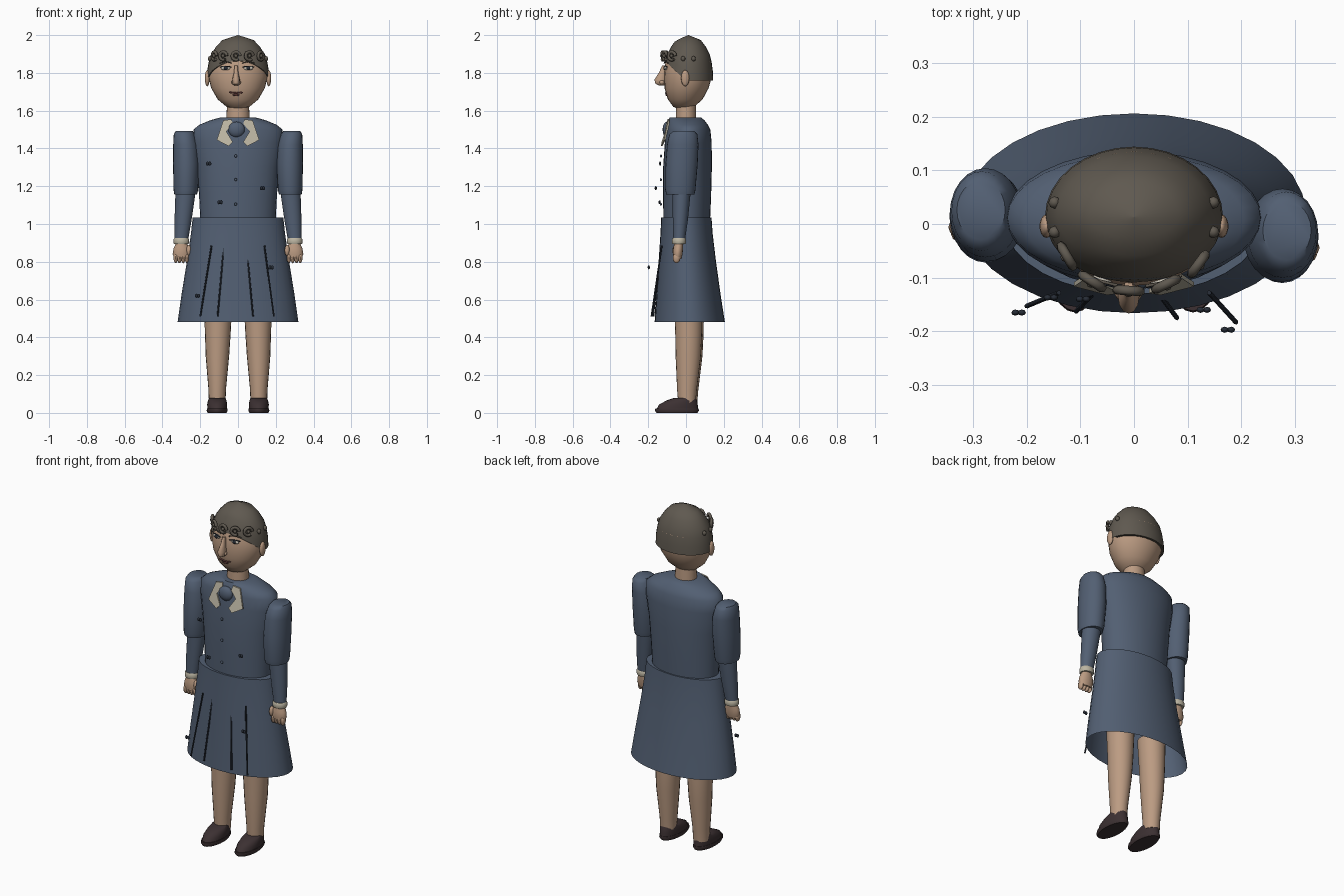
import bpy, bmesh, math
from mathutils import Vector, Matrix

if "Cube" in bpy.data.objects:
    bpy.data.objects.remove(bpy.data.objects["Cube"])


def material(name, r, g, b):
    m = bpy.data.materials.new(name)
    m.use_nodes = True
    m.diffuse_color = (r, g, b, 1)
    bsdf = m.node_tree.nodes["Principled BSDF"]
    bsdf.inputs["Base Color"].default_value = (r, g, b, 1)
    bsdf.inputs["Roughness"].default_value = 0.8
    return m


NAVY = material("navy cloth", .085, .115, .17)
SKIN = material("skin", .50, .33, .225)
HAIR = material("grey brown hair", .115, .1, .08)
CREAM = material("cream trim", .5, .46, .36)
SHOE = material("dark shoe leather", .045, .03, .032)
DARK = material("dark navy", .02, .026, .038)
WHITE = material("eye white", .6, .56, .48)
LIP = material("dark lip", .12, .045, .04)


def finish(name, bm, mat, angle=50):
    bmesh.ops.recalc_face_normals(bm, faces=bm.faces)
    me = bpy.data.meshes.new(name)
    bm.to_mesh(me)
    bm.free()
    me.materials.append(mat)
    ob = bpy.data.objects.new(name, me)
    bpy.context.collection.objects.link(ob)
    bpy.ops.object.select_all(action='DESELECT')
    ob.select_set(True)
    bpy.context.view_layer.objects.active = ob
    bpy.ops.object.shade_smooth_by_angle(angle=math.radians(angle))
    return ob


def bridge(bm, loops):
    for a, b in zip(loops, loops[1:]):
        for i in range(len(a)):
            j = (i + 1) % len(a)
            bm.faces.new((a[i], a[j], b[j], b[i]))


def loft(name, rings, mat, n=24, bottom=True, top=True):
    """Stack of ellipses given as (x, y, z, rx, ry), lowest first."""
    bm = bmesh.new()
    loops = []
    for x, y, z, rx, ry in rings:
        angles = [2 * math.pi * i / n for i in range(n)]
        loops.append([bm.verts.new((x + rx * math.cos(a), y + ry * math.sin(a), z)) for a in angles])
    bridge(bm, loops)
    if bottom:
        bm.faces.new(loops[0])
    if top:
        bm.faces.new(loops[-1])
    return finish(name, bm, mat)


def ball(name, centre, radii, mat, n=14):
    bm = bmesh.new()
    bmesh.ops.create_uvsphere(bm, u_segments=n, v_segments=n // 2 + 1, radius=1)
    bm.transform(Matrix.Translation(centre) @ Matrix.Diagonal((*radii, 1)))
    return finish(name, bm, mat)


def rod(name, points, radius, mat):
    cu = bpy.data.curves.new(name, 'CURVE')
    cu.dimensions = '3D'
    cu.bevel_depth = radius
    cu.bevel_resolution = 1
    cu.use_fill_caps = True
    cu.materials.append(mat)
    sp = cu.splines.new('POLY')
    sp.points.add(len(points) - 1)
    for p, co in zip(sp.points, points):
        p.co = (*co, 1)
    ob = bpy.data.objects.new(name, cu)
    bpy.context.collection.objects.link(ob)
    return ob


# Head and neck
loft("neck", [(0, 0, 1.53, .062, .055), (0, 0, 1.65, .058, .052)], SKIN)
loft("head", [(0, -.015, 1.61, .025, .025), (0, -.012, 1.62, .06, .055), (0, -.004, 1.66, .108, .092),
              (0, .003, 1.72, .142, .117), (0, .011, 1.78, .158, .126), (0, .013, 1.86, .152, .122),
              (0, .013, 1.93, .1, .08)], SKIN, 28)

# Hair cap with a raised front edge
PROFILE = [(1.7, .166), (1.76, .166), (1.82, .163), (1.89, .148), (1.94, .115), (1.973, .085), (2.0, .001)]


def hair_radius(z):
    for (z0, r0), (z1, r1) in zip(PROFILE, PROFILE[1:]):
        if z <= z1:
            return r0 + (r1 - r0) * (z - z0) / (z1 - z0)
    return .001


bm = bmesh.new()
loops = []
for t in (0, .2, .4, .57, .75, .89, 1):
    loop = []
    for i in range(32):
        a = 2 * math.pi * i / 32
        edge = 1.76 + max(0, -.1 - math.sin(a)) * .115
        z = edge + (2 - edge) * t
        r = hair_radius(z)
        loop.append(bm.verts.new((r * math.cos(a), .013 + .79 * r * math.sin(a), z)))
    loops.append(loop)
bridge(bm, loops)
bm.faces.new(loops[-1])
bm.faces.new(loops[0])
finish("hair_cap", bm, HAIR)

# Curls along the hairline
for x, y in ((-.125, -.06), (-.078, -.107), (-.01, -.124), (.06, -.112), (.12, -.075)):
    out = Vector((x, y - .013, 0)).normalized()
    side = Vector((-out.y, out.x, 0))
    c = Vector((x, y, 1.89))
    ring = []
    for i in range(11):
        a = math.pi * 1.7 * i / 10
        ring.append(c + side * .022 * math.cos(a) + Vector((0, 0, .022 * math.sin(a))))
    rod("curl", ring, .009, HAIR)
    ball("curl_core", c + out * .003, (.01, .01, .01), HAIR, 8)
for s in (-1, 1):
    for y in (-.015, .04):
        ball("side_curl", (s * .148, y, 1.875), (.012, .012, .014), HAIR, 8)


# Face
def face_y(x, z):
    t = min(1, max(0, (z - 1.66) / .12))
    rx, ry, cy = .108 + .05 * t, .092 + .034 * t, -.004 + .015 * t
    return cy - ry * math.sqrt(max(0, 1 - (x / rx) ** 2))


for s in (-1, 1):
    x = -.005 + s * .06
    y = face_y(x, 1.825)
    ball("eye_white", (x, y, 1.825), (.026, .009, .011), WHITE)
    ball("iris", (x, y - .006, 1.825), (.01, .006, .0105), DARK, 10)
    rod("upper_lid", [(x + d, face_y(x + d, 1.835) - .004, 1.838 - abs(d) * .25)
                      for d in (-.03, -.012, .012, .03)], .003, DARK)
    rod("eyebrow", [(x + d, face_y(x + d, 1.86) - .002, 1.86 - abs(d) * .25)
                    for d in (-.033, 0, .033)], .003, HAIR)
    ball("ear", (s * .163, -.004, 1.772), (.013, .022, .043), SKIN)
    ball("nostril_wing", (-.01 + s * .014, -.128, 1.75), (.012, .014, .012), SKIN, 10)
loft("nose", [(-.01, -.128, 1.732, .01, .012), (-.01, -.135, 1.742, .019, .027),
              (-.01, -.135, 1.765, .02, .032), (-.01, -.124, 1.8, .012, .02),
              (-.01, -.115, 1.84, .008, .011)], SKIN, 12)
rod("mouth", [(-.01 + d, face_y(d, 1.695) - .005, 1.693 + abs(d) * .12)
              for d in (-.036, -.018, 0, .018, .036)], .005, LIP)
ball("lower_lip", (-.01, face_y(0, 1.683) - .002, 1.683), (.02, .008, .006), LIP, 10)

# Jacket and skirt
loft("jacket", [(0, .004, 1.03, .2, .124), (0, .006, 1.15, .206, .127), (0, .008, 1.3, .218, .129),
                (0, .012, 1.43, .238, .124), (0, .012, 1.5, .236, .117), (0, .008, 1.525, .205, .108),
                (0, .002, 1.55, .145, .095), (0, -.004, 1.565, .09, .082)], NAVY, 32)
loft("skirt", [(0, .02, .48, .32, .186), (0, .014, .62, .3, .17), (0, .007, .8, .271, .152),
               (0, .003, .95, .249, .138), (0, .002, 1.035, .24, .133)], NAVY, 32, bottom=False)

# Collar points
HALF = [(.035, 1.555), (.078, 1.548), (.112, 1.445), (.05, 1.412), (.028, 1.435), (.062, 1.49), (.028, 1.53)]
for s in (-1, 1):
    bm = bmesh.new()
    f = bm.faces.new([bm.verts.new((s * x, -.1 + .12 * x - (1.56 - z) * .26, z)) for x, z in HALF])
    ext = bmesh.ops.extrude_face_region(bm, geom=[f])
    bmesh.ops.translate(bm, vec=(0, .008, 0),
                        verts=[v for v in ext["geom"] if isinstance(v, bmesh.types.BMVert)])
    finish("collar_point", bm, CREAM, 30)
ball("neck_knot", (-.008, -.1, 1.5), (.045, .024, .042), NAVY)

# Buttons, pleat lines and loose sprigs
for z in (1.36, 1.235, 1.105):
    ball("button", (-.012, -.133, z), (.008, .006, .008), NAVY, 8)
for x0, x1, y in ((-.14, -.2, -.153), (-.075, -.108, -.163), (.045, .08, -.175), (.14, .19, -.183)):
    rod("pleat_line", [(x0, -.128, .885), (x1, y, .51)], .0045, DARK)
for x, y, z in ((-.155, -.137, 1.32), (.13, -.16, 1.19), (-.095, -.14, 1.115),
                (.175, -.197, .77), (-.215, -.165, .62)):
    for d in (-.006, .006):
        ball("sprig", (x + d, y, z), (.008, .006, .011), DARK, 8)

for s in (-1, 1):
    # Arms, the right one set slightly further back
    dy = .038 if s < 0 else 0
    arm = lambda rows: [(s * x, y + dy, z, rx, ry) for x, y, z, rx, ry in rows]
    loft("upper_sleeve", arm([(.277, -.03, 1.155, .06, .074), (.276, -.03, 1.18, .065, .08),
                              (.274, -.023, 1.32, .07, .085), (.277, -.017, 1.42, .066, .083),
                              (.284, -.014, 1.475, .056, .074), (.285, -.012, 1.492, .045, .055)]), NAVY)
    loft("lower_sleeve", arm([(.3, -.036, .915, .036, .031), (.291, -.03, 1.02, .045, .04),
                              (.275, -.022, 1.2, .055, .05)]), NAVY)
    loft("cuff", arm([(.3, -.037, .893, .038, .034), (.3, -.037, .9, .041, .037),
                      (.3, -.037, .918, .041, .037), (.3, -.037, .925, .037, .033)]), CREAM)
    loft("palm", arm([(.3, -.045, .815, .036, .02), (.3, -.044, .84, .046, .026),
                      (.299, -.042, .87, .042, .026), (.3, -.038, .9, .028, .024)]), SKIN, 16)
    for i in range(4):
        ball("finger", (s * (.27 + i * .02), -.05 + dy, .82), (.012, .02, .028), SKIN, 10)
    ball("thumb", (s * .26, -.056 + dy, .86), (.014, .016, .03), SKIN, 10)

    # Legs and shoes
    back = .008 if s < 0 else 0
    loft("leg", [(s * .11, .005 + back, .05, .044, .046), (s * .11, .005 + back, .12, .046, .052),
                 (s * .109, .012 + back, .3, .062, .067), (s * .107, .014 + back, .42, .068, .071),
                 (s * .105, .012 + back, .6, .076, .076)], SKIN, 20)
    loft("shoe_sole", [(s * .11, -.048, 0, .05, .108), (s * .11, -.048, .012, .056, .117),
                       (s * .11, -.048, .024, .054, .114)], SHOE)
    loft("shoe_upper", [(s * .11, -.046, .02, .052, .11), (s * .11, -.04, .045, .053, .102),
                        (s * .11, -.022, .066, .049, .08), (s * .11, -.004, .08, .043, .056)], SHOE)
